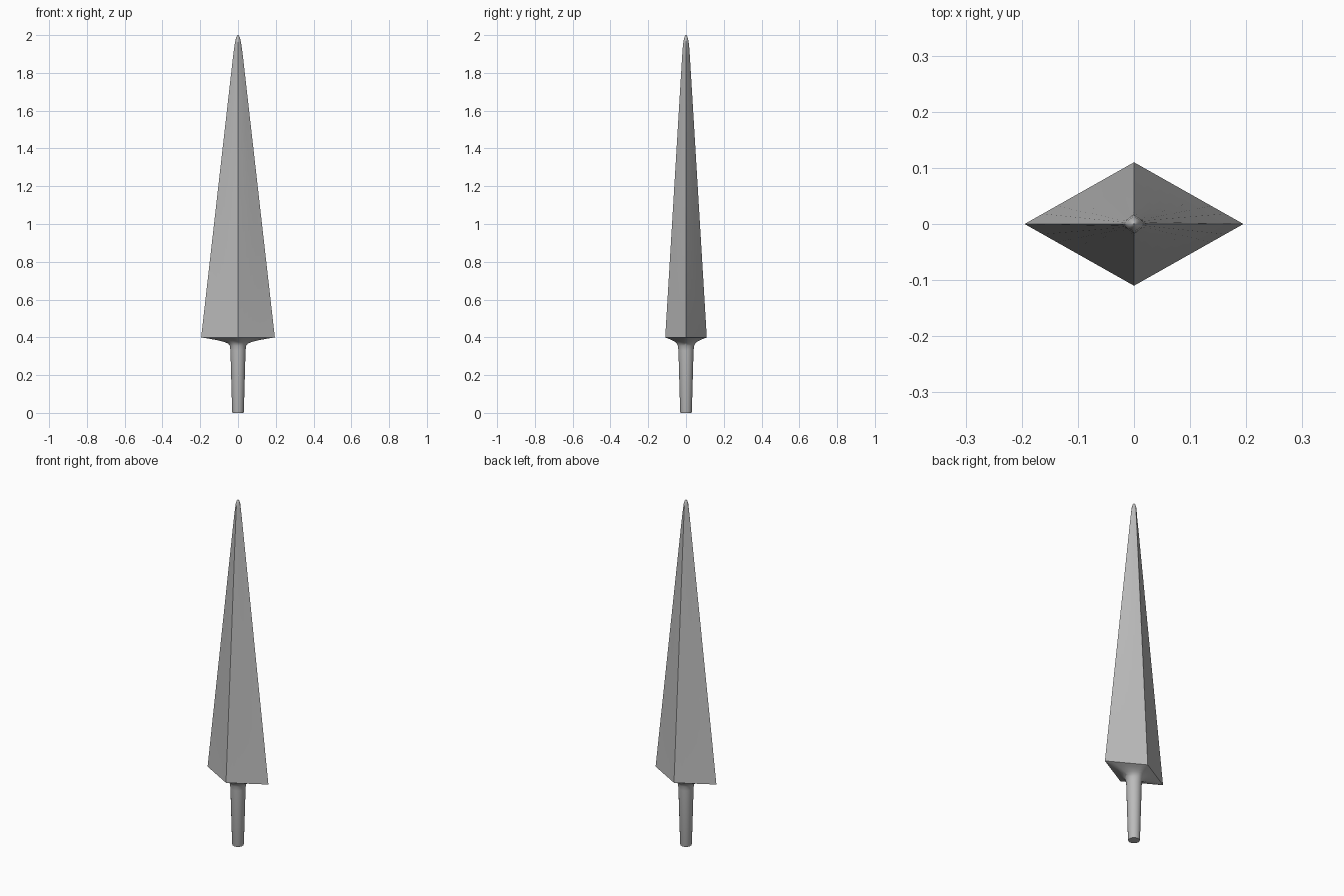
import bpy, bmesh, math

cube = bpy.data.objects.get("Cube")
if cube:
    bpy.data.objects.remove(cube, do_unlink=True)

steel = bpy.data.materials.new("grey_steel")
steel.use_nodes = True
steel.diffuse_color = (0.5, 0.5, 0.5, 1)
steel.node_tree.nodes["Principled BSDF"].inputs["Base Color"].default_value = (0.5, 0.5, 0.5, 1)

STEPS = 8  # points along each quarter of a section


def section(bm, z, rx, ry, roundness):
    """Ring blended between a diamond (0) and an ellipse (1)."""
    ring = []
    for i in range(4 * STEPS):
        a = math.tau * i / (4 * STEPS)
        c, s = math.cos(a), math.sin(a)
        k = roundness + (1 - roundness) / (abs(c) + abs(s))
        ring.append(bm.verts.new((rx * c * k, ry * s * k, z)))
    return ring


def loft(name, sections, cap_bottom=False, cap_top=False):
    bm = bmesh.new()
    rings = [section(bm, *s) for s in sections]
    n = 4 * STEPS
    for low, high in zip(rings, rings[1:]):
        for i in range(n):
            j = (i + 1) % n
            bm.faces.new((low[i], low[j], high[j], high[i]))
    if cap_bottom:
        bm.faces.new(rings[0][::-1])
    if cap_top:
        bm.faces.new(rings[-1])
    mesh = bpy.data.meshes.new(name)
    bm.to_mesh(mesh)
    bm.free()
    mesh.materials.append(steel)
    obj = bpy.data.objects.new(name, mesh)
    bpy.context.collection.objects.link(obj)
    bpy.ops.object.select_all(action='DESELECT')
    obj.select_set(True)
    bpy.context.view_layer.objects.active = obj
    bpy.ops.object.shade_smooth_by_angle(angle=math.radians(30))
    return obj


# Diamond blade, ending in a small rounded point
loft("blade", [
    (0.40, 0.195, 0.11, 0),
    (1.88, 0.027, 0.021, 0),
    (1.95, 0.018, 0.016, 0.4),
    (1.975, 0.013, 0.012, 0.8),
    (1.99, 0.008, 0.008, 1),
    (1.997, 0.004, 0.004, 1),
    (2.0, 0.001, 0.001, 1),
], cap_top=True)

# Round tapered tang, flaring out to the blade's base
loft("tang", [
    (0, 0.029, 0.029, 1),
    (0.006, 0.031, 0.031, 1),
    (0.33, 0.040, 0.040, 1),
    (0.355, 0.043, 0.043, 1),
    (0.367, 0.052, 0.048, 0.9),
    (0.376, 0.074, 0.058, 0.6),
    (0.385, 0.11, 0.074, 0.25),
    (0.393, 0.154, 0.093, 0.05),
    (0.40, 0.195, 0.11, 0),
], cap_bottom=True)
